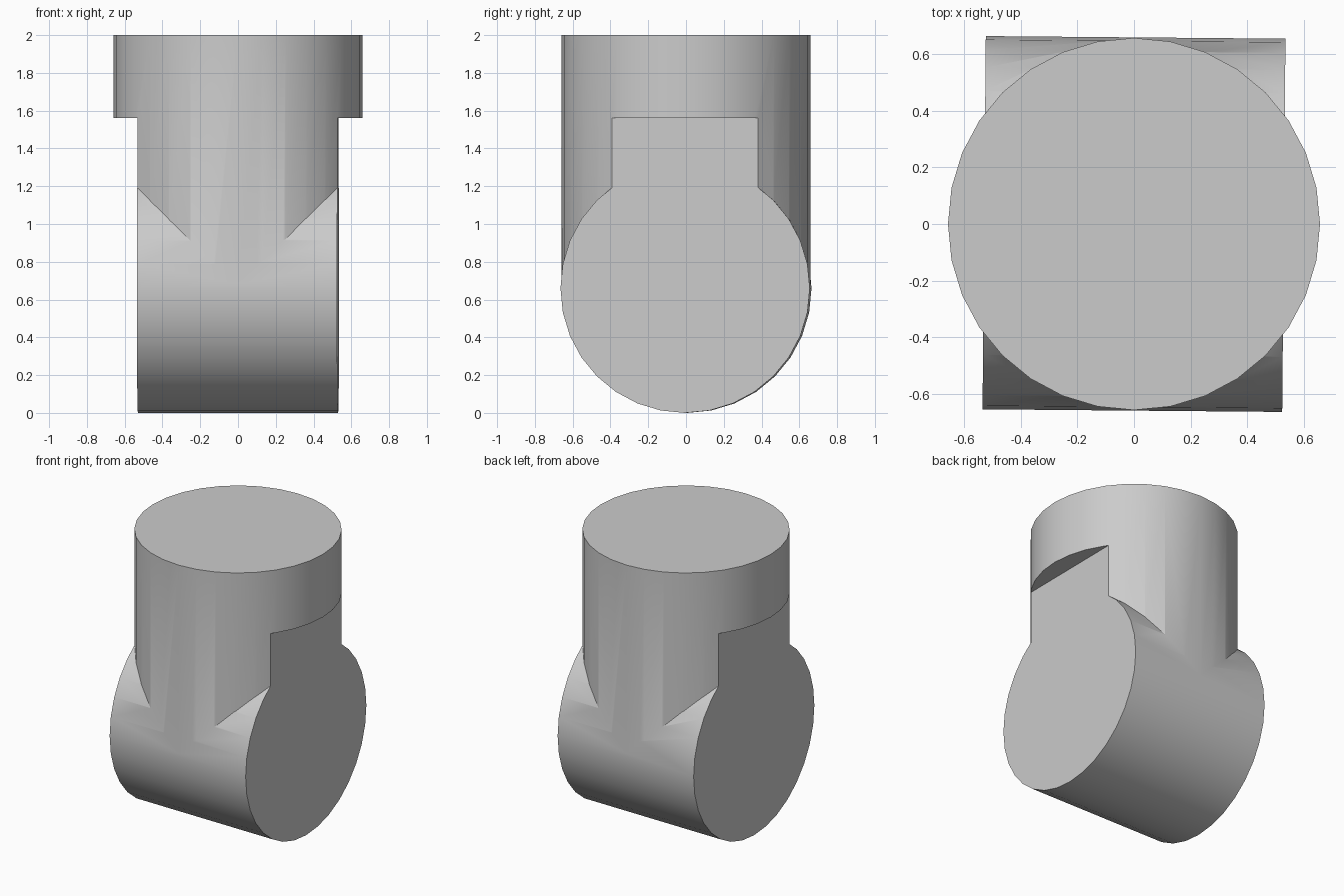
import bpy, math

cube = bpy.data.objects.get("Cube")
if cube:
    bpy.data.objects.remove(cube, do_unlink=True)

R, HALF, SHOULDER, TOP = 0.66, 0.53, 1.56, 2.0
TWIST = math.radians(-0.5)  # slight turn of the barrel and its flats

grey = bpy.data.materials.new("plain grey")
grey.use_nodes = True
colour = (0.6, 0.6, 0.6, 1)
grey.diffuse_color = colour
grey.node_tree.nodes["Principled BSDF"].inputs["Base Color"].default_value = colour


def cylinder(name, radius, depth, location, rotation=(0, 0, 0)):
    bpy.ops.mesh.primitive_cylinder_add(vertices=32, radius=radius, depth=depth,
                                        location=location, rotation=rotation)
    ob = bpy.context.object
    ob.name = name
    ob.data.materials.append(grey)
    return ob


def boolean(target, tool, operation):
    mod = target.modifiers.new(operation.title(), 'BOOLEAN')
    mod.operation, mod.solver, mod.object = operation, 'EXACT', tool
    bpy.context.view_layer.objects.active = target
    bpy.ops.object.modifier_apply(modifier=mod.name)
    bpy.data.objects.remove(tool, do_unlink=True)


# Upright stem joined to a sideways barrel
body = cylinder("pipe_tee", R - 0.002, TOP - R, (0, 0, (TOP + R) / 2))
barrel = cylinder("barrel", R, 2, (0, 0, R), (0, math.pi / 2, TWIST))
boolean(body, barrel, 'UNION')

# Flat ends cut through both cylinders up to the shoulder
for side in (-1, 1):
    x = side * (HALF + 1)
    bpy.ops.mesh.primitive_cube_add(
        size=2, rotation=(0, 0, TWIST),
        location=(x * math.cos(TWIST), x * math.sin(TWIST), SHOULDER - 1))
    cutter = bpy.context.object
    cutter.name = "end_cutter"
    cutter.scale.z = 1
    cutter.hide_render = True
    bpy.context.view_layer.update()
    boolean(body, cutter, 'DIFFERENCE')

# Smooth walls with sharp rims
bpy.ops.object.select_all(action='DESELECT')
body.select_set(True)
bpy.context.view_layer.objects.active = body
bpy.ops.object.shade_smooth_by_angle(angle=math.radians(30))
